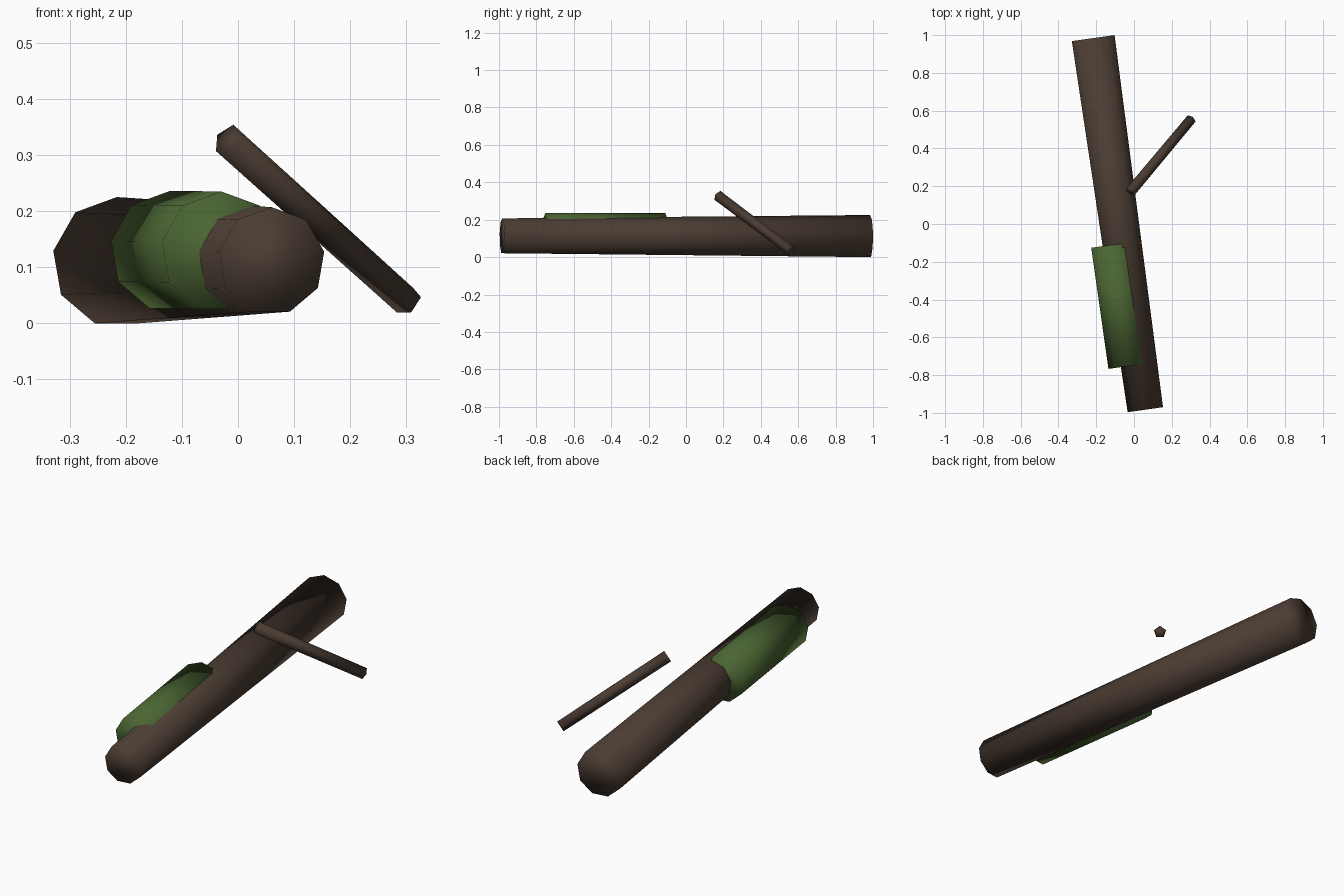
import bpy, bmesh, math
from mathutils import Vector

if "Cube" in bpy.data.objects:
    bpy.data.objects.remove(bpy.data.objects["Cube"])


def material(name, rgb):
    mat = bpy.data.materials.new(name)
    mat.diffuse_color = (*rgb, 1)
    mat.use_nodes = True
    mat.node_tree.nodes["Principled BSDF"].inputs["Base Color"].default_value = mat.diffuse_color
    return mat


def tapered_rod(name, start, end, r_start, r_end, sides, mat):
    """Closed smooth prism between two points, with one corner pointing upwards."""
    start, end = Vector(start), Vector(end)
    axis = (end - start).normalized()
    up = Vector((0, 0, 1))
    up = (up - axis * up.dot(axis)).normalized()
    side = up.cross(axis)
    bm = bmesh.new()
    rings = []
    for centre, r in ((start, r_start), (end, r_end)):
        rings.append([bm.verts.new(centre + r * (up * math.cos(a) + side * math.sin(a)))
                      for a in (2 * math.pi * i / sides for i in range(sides))])
    a, b = rings
    for i in range(sides):
        j = (i + 1) % sides
        bm.faces.new((a[i], a[j], b[j], b[i]))
    bm.faces.new(a)
    bm.faces.new(b)
    bmesh.ops.recalc_face_normals(bm, faces=bm.faces)
    for f in bm.faces:
        f.smooth = True
    mesh = bpy.data.meshes.new(name)
    bm.to_mesh(mesh)
    bm.free()
    mesh.materials.append(mat)
    obj = bpy.data.objects.new(name, mesh)
    bpy.context.collection.objects.link(obj)
    return obj


bark = material("bark_brown", (0.0685, 0.0452, 0.0320))
moss = material("moss_green", (0.0685, 0.1274, 0.0319))

# Fallen trunk, thicker at the back
tapered_rod("log_trunk", (-0.216, 0.984, 0.109), (0.06, -0.983, 0.111),
            0.116, 0.096, 9, bark)

# Moss sleeve, sunk into the upper left of the trunk
tapered_rod("moss_patch", (-0.121, -0.111, 0.128), (-0.030, -0.752, 0.127),
            0.108, 0.108, 9, moss)

# Loose slanted branch stub
tapered_rod("branch", (-0.018, 0.172, 0.328), (0.303, 0.556, 0.039),
            0.030, 0.028, 5, bark)
